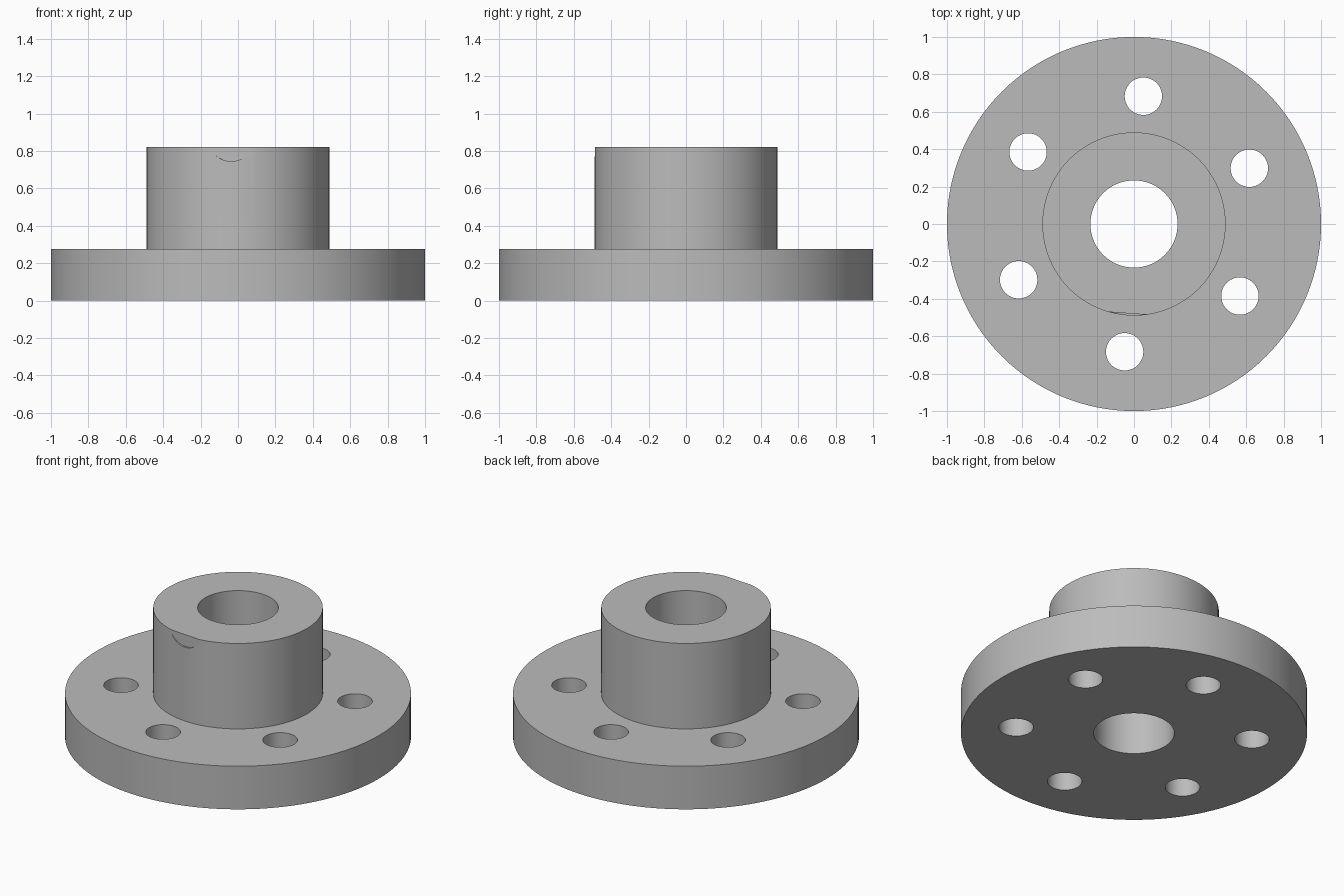
import bpy
from math import cos, sin, radians, pi

cube = bpy.data.objects.get("Cube")
if cube:
    bpy.data.objects.remove(cube, do_unlink=True)

FLANGE_TOP, HUB_TOP = 0.275, 0.82
HOLE_START = radians(85.8)

steel = bpy.data.materials.new("plain grey")
steel.use_nodes = True
GREY = (0.5, 0.5, 0.5, 1)
steel.diffuse_color = GREY
steel.node_tree.nodes["Principled BSDF"].inputs["Base Color"].default_value = GREY


def cylinder(name, radius, depth, location, rotation=(0, 0, 0), sides=96):
    bpy.ops.mesh.primitive_cylinder_add(
        vertices=sides, radius=radius, depth=depth, location=location, rotation=rotation)
    obj = bpy.context.object
    obj.name = name
    obj.data.materials.append(steel)
    return obj


def boolean(target, tool, operation):
    # Apply the boolean and discard the tool body
    mod = target.modifiers.new(operation.lower(), "BOOLEAN")
    mod.operation, mod.object, mod.solver = operation, tool, "EXACT"
    bpy.context.view_layer.objects.active = target
    bpy.ops.object.modifier_apply(modifier=mod.name)
    bpy.data.objects.remove(tool, do_unlink=True)


# Round base plate joined to the raised hub
flange = cylinder("hub_flange", 1, FLANGE_TOP, (0, 0, FLANGE_TOP / 2), sides=128)
hub = cylinder("hub", 0.49, HUB_TOP - 0.1, (0, 0, (HUB_TOP + 0.1) / 2))
boolean(flange, hub, "UNION")

# Central bore
boolean(flange, cylinder("bore_cutter", 0.233, 3, (0, 0, 0)), "DIFFERENCE")

# Ring of six bolt holes
for i in range(6):
    angle = HOLE_START + i * pi / 3
    spot = (0.685 * cos(angle), 0.685 * sin(angle), 0)
    boolean(flange, cylinder("bolt_cutter", 0.1, 1, spot, sides=48), "DIFFERENCE")

# Shallow spot face at the front of the hub rim
angle = HOLE_START + pi
reach = 0.479 + 0.1
spot = (reach * cos(angle), reach * sin(angle), 0.875)
boolean(flange, cylinder("spot_cutter", 0.13, 0.2, spot, (pi / 2, 0, angle + pi / 2), 64),
        "DIFFERENCE")

# Smooth walls with crisp rims
bpy.ops.object.select_all(action="DESELECT")
flange.select_set(True)
bpy.context.view_layer.objects.active = flange
bpy.ops.object.shade_smooth_by_angle(angle=radians(20))
